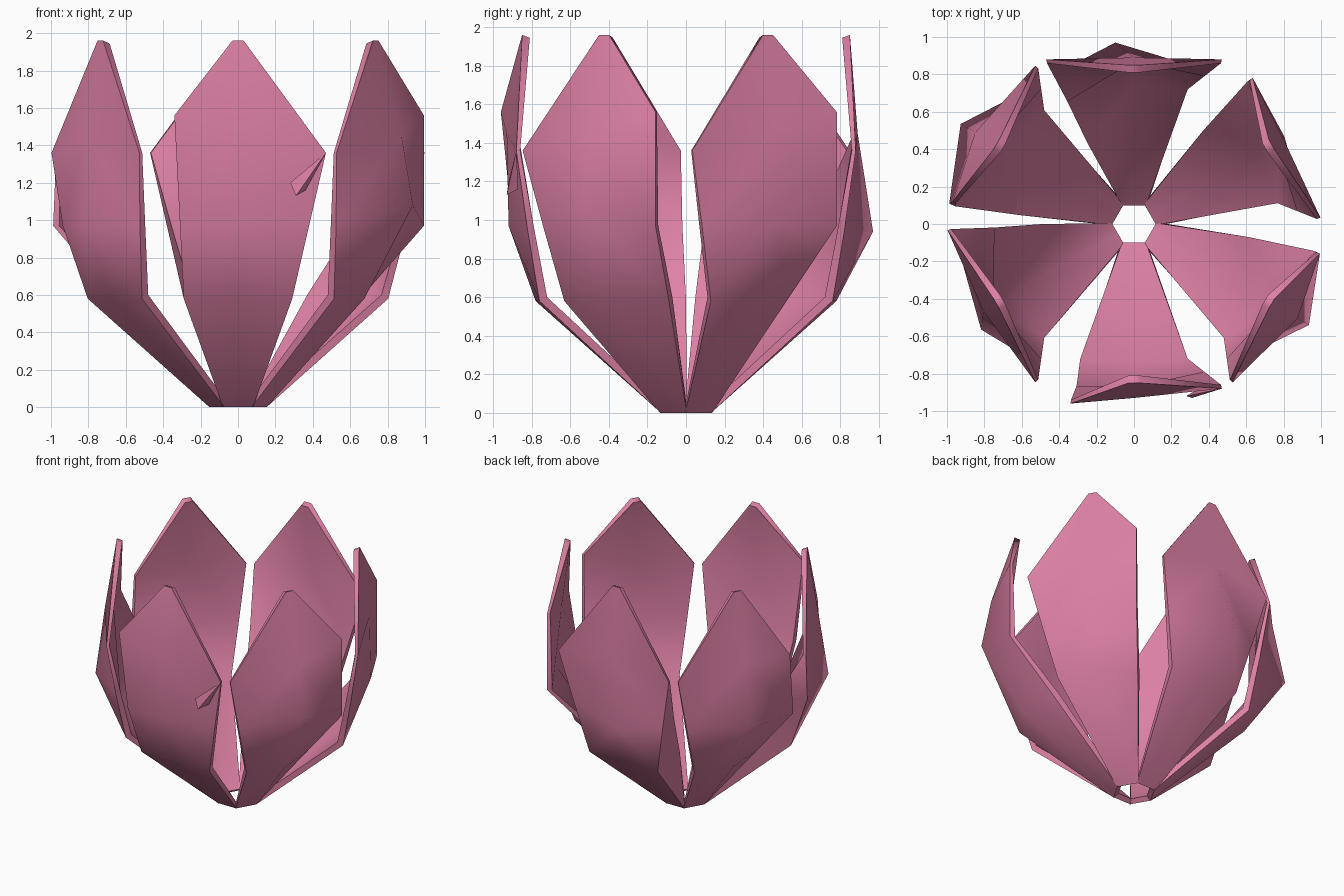
import bpy, math
from mathutils import Vector, Matrix

cube = bpy.data.objects.get("Cube")
if cube:
    bpy.data.objects.remove(cube, do_unlink=True)

pink = bpy.data.materials.new("petal pink")
pink.use_nodes = True
colour = (0.73, 0.22, 0.38, 1)
pink.diffuse_color = colour
pink.node_tree.nodes["Principled BSDF"].inputs["Base Color"].default_value = colour


def add_mesh(name, verts, faces, angle):
    """Make a smooth-shaded solid turned to its place around the flower."""
    mesh = bpy.data.meshes.new(name)
    turn = Matrix.Rotation(math.radians(angle), 4, "Z")
    mesh.from_pydata([turn @ Vector(v) for v in verts], [], faces)
    mesh.materials.append(pink)
    obj = bpy.data.objects.new(name, mesh)
    bpy.context.collection.objects.link(obj)
    bpy.ops.object.select_all(action="DESELECT")
    obj.select_set(True)
    bpy.context.view_layer.objects.active = obj
    bpy.ops.object.mode_set(mode="EDIT")
    bpy.ops.mesh.select_all(action="SELECT")
    bpy.ops.mesh.normals_make_consistent(inside=False)
    bpy.ops.object.mode_set(mode="OBJECT")
    bpy.ops.object.shade_smooth_by_angle(angle=math.radians(60))


# Side edges as (half width, distance from the axis, height), base to tip
BASE, KNEE, TIP = (0.08, 0.13, 0), (0.29, 0.76, 0.58), (0.03, 0.85, 1.96)
CORNER = (0.47, 0.88, 1.36)
POINTED = [BASE, KNEE, (0.38, 0.825, 0.97), CORNER, TIP]
FULL = [BASE, KNEE, (0.35, 0.88, 0.97), CORNER, TIP]
BLUNT = [BASE, (0.25, 0.61, 0.58), (0.36, 0.94, 0.97), (0.36, 0.94, 1.56), TIP]
LOW = [BASE, (0.27, 0.6, 0.58), (0.4, 0.91, 0.97), (0.38, 0.9, 1.42), TIP]
NARROW = [BASE, KNEE, (0.31, 0.9, 0.97), (0.34, 0.96, 1.56), TIP]
# Straight inner edge, running directly from the base to the side corner
STRAIGHT = [BASE, (0.25, 0.47, 0.58), (0.36, 0.69, 0.97), CORNER, TIP]
INSIDE_MIDDLE = [(0, 0.13, 0), (0, 0.78, 0.58), (0, 0.93, 0.97), (0, 0.89, 1.45),
                 (0, 0.85, 1.96)]
# Inward shift and lift of the inner skin on each row
SKIN = [(0.03, 0.025), (0.04, 0.02), (0.035, 0), (0.02, 0), (0.04, -0.015)]


def columns(right, middle, left):
    points = []
    for a, m, b in zip(right, middle, left):
        points += [(a[1], a[0], a[2]), (m[1], m[0], m[2]), (b[1], -b[0], b[2])]
    return points


def petal(name, angle, right, left, bulge, crown, inner_right=None, inner_left=None):
    """Three columns by five rows, outer and inner skin, joined by a rim."""
    middle = INSIDE_MIDDLE[:2] + [bulge, (0, crown, 1.45), INSIDE_MIDDLE[4]]
    outer = columns(right, middle, left)
    inner = []
    inside = columns(inner_right or right, INSIDE_MIDDLE, inner_left or left)
    for i, (x, y, z) in enumerate(inside):
        shift, lift = SKIN[i // 3]
        inner.append((x - shift, y * (0.8 if i < 3 else 0.99), z + lift))
    n = len(outer)
    faces = []
    for row in range(4):
        for col in range(2):
            a = row * 3 + col
            q = (a, a + 3, a + 4, a + 1)
            # split each quad symmetrically about the middle column
            if col == 0:
                tris = [(q[0], q[1], q[2]), (q[0], q[2], q[3])]
            else:
                tris = [(q[0], q[1], q[3]), (q[1], q[2], q[3])]
            for t in tris:
                faces += [t, tuple(n + i for i in reversed(t))]
    loop = [0, 1, 2, 5, 8, 11, 14, 13, 12, 9, 6, 3]
    for a, b in zip(loop, loop[1:] + loop[:1]):
        faces.append((b, a, a + n, b + n))
    add_mesh(name, outer + inner, faces, angle)


# Ring of six petals, each with its own edges and outward bulge
petal("front_petal", -90, POINTED, NARROW, (0, 0.92, 0.97), 0.93)
petal("front_left_petal", -30, BLUNT, POINTED, (0, 1.08, 1.08), 1.01)
petal("back_left_petal", 30, BLUNT, POINTED, (0, 0.93, 0.97), 0.92)
petal("back_petal", 90, POINTED, POINTED, (0.1, 0.97, 0.94), 0.89, inner_right=STRAIGHT)
petal("back_right_petal", 150, LOW, POINTED, (0, 1.07, 1), 0.98)
petal("front_right_petal", 210, POINTED, FULL, (0.08, 0.99, 0.97), 0.93,
      inner_left=STRAIGHT)

# Small fold at the corner of the front petal
add_mesh("petal_fold", [(0.88, 0.47, 1.36), (0.92, 0.28, 1.2), (0.93, 0.31, 1.13),
                        (0.87, 0.36, 1.16)],
         [(0, 1, 2), (0, 2, 3), (0, 3, 1), (1, 3, 2)], -90)
